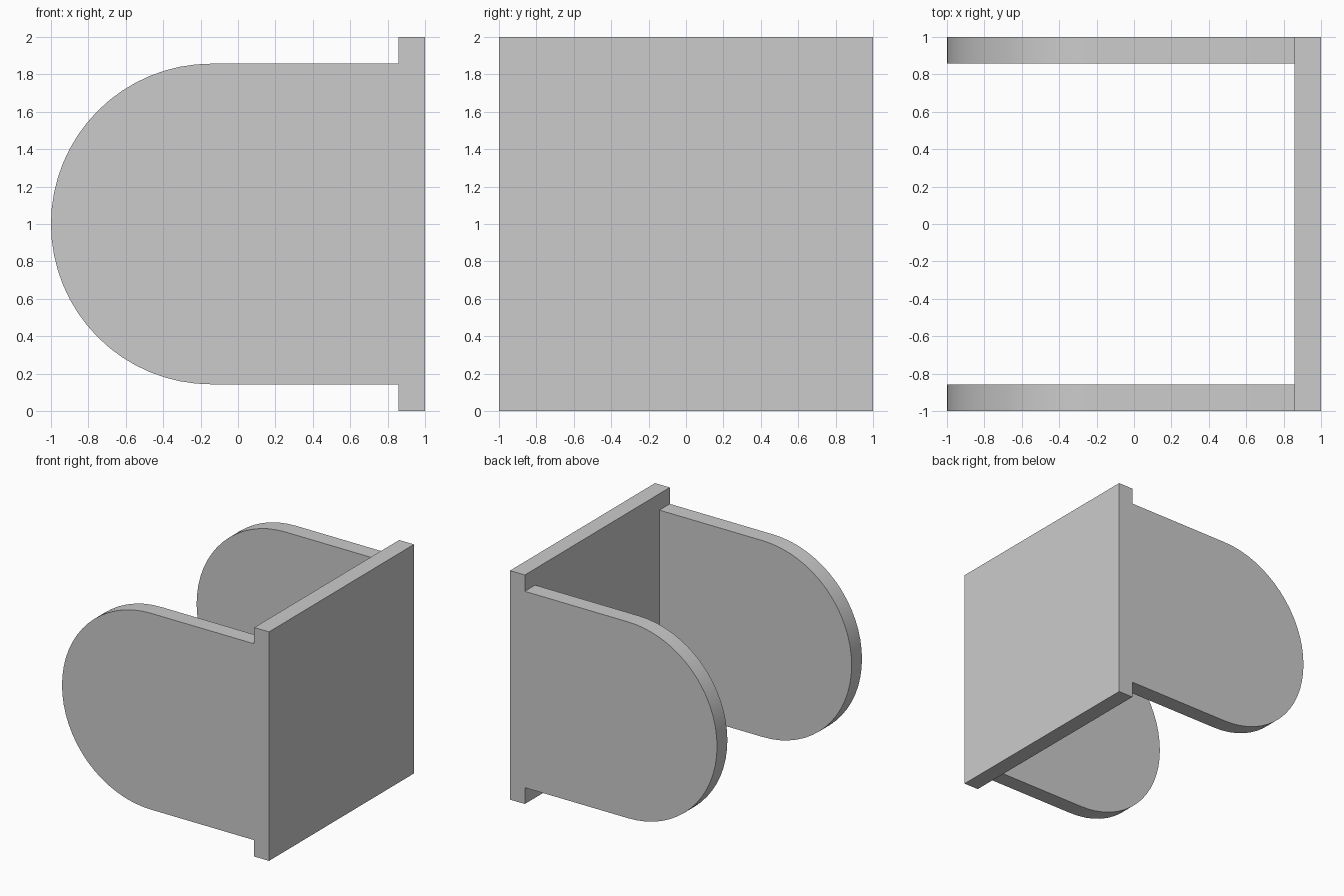
import bpy, bmesh
from math import sin, cos, pi, radians

if "Cube" in bpy.data.objects:
    bpy.data.objects.remove(bpy.data.objects["Cube"])

T = 1 / 7            # panel thickness
R = 1 - T            # radius of the rounded arm ends
ROOT = 1 - T         # inner face of the back plate
SEGS = 32


def extrude_profile(name, points, y0, y1):
    """Extrude an (x, z) outline from y0 to y1."""
    bm = bmesh.new()
    face = bm.faces.new([bm.verts.new((x, y0, z)) for x, z in points])
    new = bmesh.ops.extrude_face_region(bm, geom=[face])["geom"]
    bmesh.ops.translate(bm, vec=(0, y1 - y0, 0),
                        verts=[v for v in new if isinstance(v, bmesh.types.BMVert)])
    bmesh.ops.recalc_face_normals(bm, faces=bm.faces[:])
    mesh = bpy.data.meshes.new(name)
    bm.to_mesh(mesh)
    bm.free()
    obj = bpy.data.objects.new(name, mesh)
    bpy.context.collection.objects.link(obj)
    return obj


# Side silhouette: tall plate with a round-ended arm
arc = [(-T + R * cos(a), 1 + R * sin(a))
       for a in (pi / 2 + pi * i / SEGS for i in range(SEGS + 1))]
outline = [(1, 0), (1, 2), (ROOT, 2), (ROOT, 1 + R)] + arc + [(ROOT, 1 - R), (ROOT, 0)]
bracket = extrude_profile("bracket", outline, -1, 1)

# Hollow out the middle, leaving the plate and two arms
gap = extrude_profile("gap_cutter",
                      [(-1.5, -0.5), (ROOT, -0.5), (ROOT, 2.5), (-1.5, 2.5)], -R, R)
cut = bracket.modifiers.new("gap", "BOOLEAN")
cut.operation = "DIFFERENCE"
cut.solver = "EXACT"
cut.object = gap

bpy.context.view_layer.objects.active = bracket
bracket.select_set(True)
bpy.ops.object.modifier_apply(modifier=cut.name)
bpy.data.objects.remove(gap)

# Smooth rounded ends, sharp corners
bpy.ops.object.shade_smooth_by_angle(angle=radians(30))
